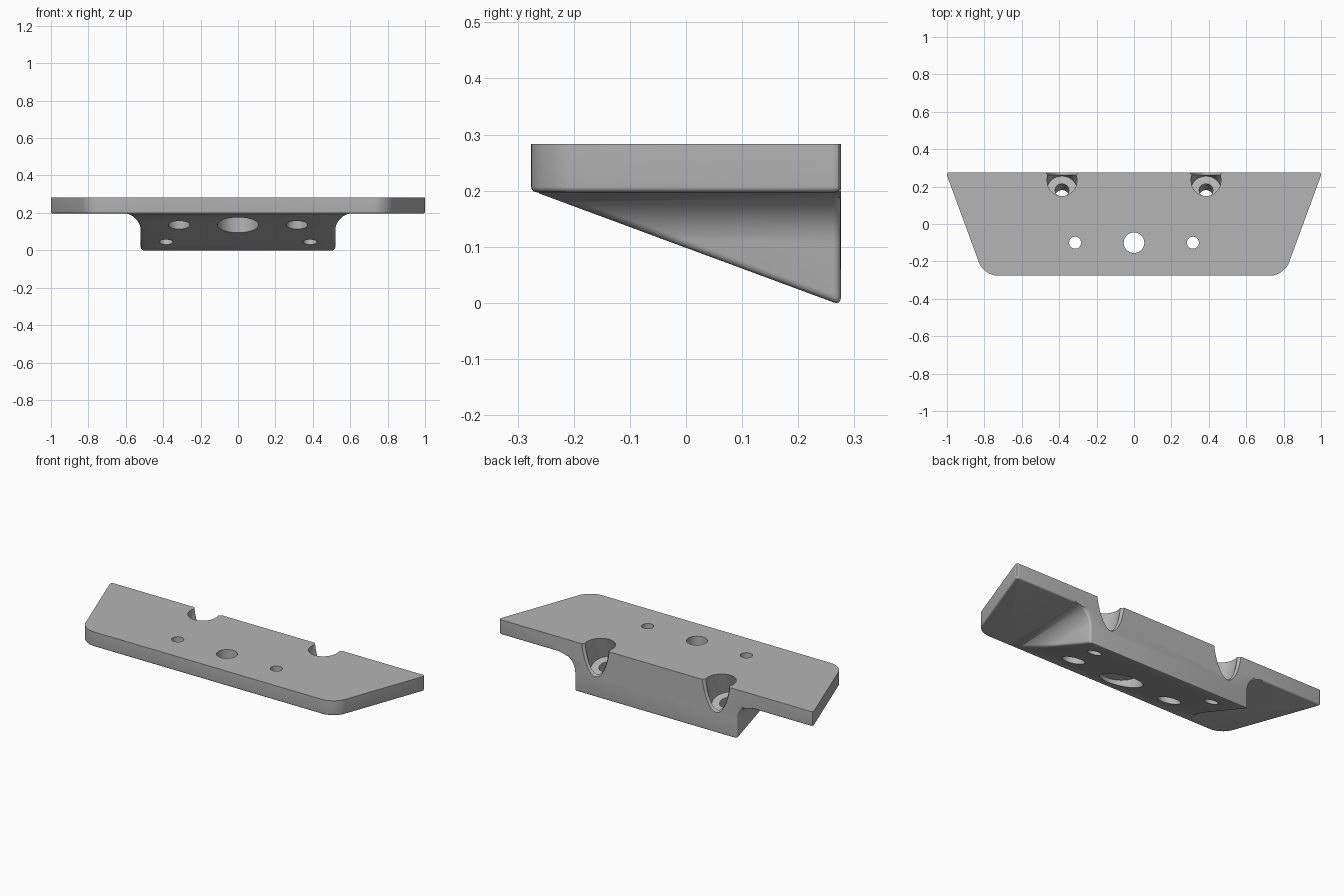
import bpy, bmesh, math
from mathutils import Matrix

if "Cube" in bpy.data.objects:
    bpy.data.objects.remove(bpy.data.objects["Cube"], do_unlink=True)

TOP, UNDER, BACK = 0.283, 0.197, 0.276
SLOPE = 0.37
TILT = math.atan(SLOPE)

grey = bpy.data.materials.new("plain_grey")
grey.use_nodes = True
grey.diffuse_color = (0.46, 0.46, 0.46, 1)
grey.node_tree.nodes["Principled BSDF"].inputs["Base Color"].default_value = (0.46, 0.46, 0.46, 1)


def solid(loop_a, loop_b):
    """Closed solid spanning two matching outlines."""
    bm = bmesh.new()
    a = [bm.verts.new(p) for p in loop_a]
    b = [bm.verts.new(p) for p in loop_b]
    bm.faces.new(a)
    bm.faces.new(b[::-1])
    for i in range(len(a)):
        j = (i + 1) % len(a)
        bm.faces.new((a[j], a[i], b[i], b[j]))
    bmesh.ops.recalc_face_normals(bm, faces=bm.faces[:])
    return bm


def finish(bm, name):
    bmesh.ops.recalc_face_normals(bm, faces=bm.faces[:])
    mesh = bpy.data.meshes.new(name)
    bm.to_mesh(mesh)
    bm.free()
    mesh.materials.append(grey)
    obj = bpy.data.objects.new(name, mesh)
    bpy.context.collection.objects.link(obj)
    return obj


def round_edges(bm, rule, offset, segments):
    edges = [e for e in bm.edges if rule(e)]
    bmesh.ops.bevel(bm, geom=edges, offset=offset, segments=segments, profile=0.5,
                    affect='EDGES', clamp_overlap=False)


def combine(target, other, operation):
    mod = target.modifiers.new(operation.lower(), 'BOOLEAN')
    mod.operation, mod.solver, mod.object = operation, 'EXACT', other
    mod.use_self = True
    bpy.context.view_layer.update()
    evaluated = target.evaluated_get(bpy.context.evaluated_depsgraph_get())
    result = bpy.data.meshes.new_from_object(evaluated)
    target.modifiers.remove(mod)
    target.data = result
    bpy.data.objects.remove(other, do_unlink=True)


def drill(target, centre, radius, low, high, tilt=0.0):
    """Cut a round hole along its axis, measured from the given centre."""
    bm = bmesh.new()
    place = (Matrix.Translation(centre) @ Matrix.Rotation(-tilt, 4, 'X')
             @ Matrix.Translation((0, 0, (low + high) / 2)))
    bmesh.ops.create_cone(bm, cap_ends=True, segments=64, radius1=radius, radius2=radius,
                          depth=high - low, matrix=place)
    combine(target, finish(bm, "hole_cutter"), 'DIFFERENCE')


# Trapezoid plate with rounded corners and a softened lower rim
corners = [(-1.006, BACK), (1.006, BACK), (0.803, -BACK), (-0.803, -BACK)]
plate = solid([(x, y, UNDER) for x, y in corners], [(x, y, TOP) for x, y in corners])


def upright(e):
    return abs(e.verts[0].co.z - e.verts[1].co.z) > 0.05


round_edges(plate, lambda e: upright(e) and e.verts[0].co.y < -BACK + 0.001, 0.073, 10)
round_edges(plate, lambda e: upright(e) and e.verts[0].co.y > BACK - 0.001, 0.02, 4)
round_edges(plate, lambda e: all(v.co.z < UNDER + 0.001 for v in e.verts), 0.01, 4)
bracket = finish(plate, "mounting_bracket")

# Sloping wedge whose sides sweep out into the plate
FLARE, WALL = 0.095, 0.52
half = [(WALL, -0.1)]
for i in range(11):
    a = math.pi / 2 * i / 10
    half.append((WALL + FLARE * (1 - math.cos(a)), UNDER + 0.001 - FLARE + FLARE * math.sin(a)))
half.append((WALL + FLARE, UNDER + 0.05))
outline = half + [(-x, z) for x, z in reversed(half)]
wedge = solid([(x, BACK, z) for x, z in outline], [(x, -0.262, z) for x, z in outline])
bmesh.ops.bisect_plane(wedge, geom=wedge.verts[:] + wedge.edges[:] + wedge.faces[:],
                       plane_co=(0, BACK, -0.004), plane_no=(0, -SLOPE, -1), clear_outer=True)
bmesh.ops.holes_fill(wedge, edges=[e for e in wedge.edges if e.is_boundary])
bmesh.ops.recalc_face_normals(wedge, faces=wedge.faces[:])


def outer_rim(e):
    low = all(v.co.z < UNDER - 0.006 for v in e.verts)
    return low and len(e.link_faces) == 2 and e.calc_face_angle() > math.radians(40)


round_edges(wedge, outer_rim, 0.013, 4)
combine(bracket, finish(wedge, "wedge"), 'UNION')

# Upright bolt holes with wide recesses on the underside
for x, bore, recess in ((-0.315, 0.032, 0.058), (0, 0.055, 0.11), (0.315, 0.032, 0.058)):
    drill(bracket, (x, -0.1, 0), bore, -0.1, 0.4)
    drill(bracket, (x, -0.1, 0), recess, -0.1, 0.2)

# Tilted screw holes with deep pockets that break through the back
AXIS_Y, AXIS_Z = 0.146, 0.043


def pocket_outline(x, y, r):
    """Slice of the tilted pocket at one depth."""
    loop = []
    for i in range(64):
        a = math.tau * i / 64
        axis_y = y - r * math.cos(a) / math.cos(TILT)
        loop.append((x + r * math.sin(a), y, AXIS_Z + (axis_y - AXIS_Y) / SLOPE))
    return loop


for x in (-0.385, 0.385):
    drill(bracket, (x, AXIS_Y, AXIS_Z), 0.037, -0.15, 0.2, TILT)
    drill(bracket, (x, AXIS_Y, AXIS_Z), 0.08, 0.1, 0.45, TILT)
    # Flared lip where the pocket meets the back
    lip = solid(pocket_outline(x, 0.26, 0.078), pocket_outline(x, 0.28, 0.101))
    combine(bracket, finish(lip, "lip_cutter"), 'DIFFERENCE')

# Smooth the rounded surfaces and keep crisp edges
bpy.ops.object.select_all(action='DESELECT')
bpy.context.view_layer.objects.active = bracket
bracket.select_set(True)
bpy.ops.object.shade_smooth_by_angle(angle=math.radians(30))
